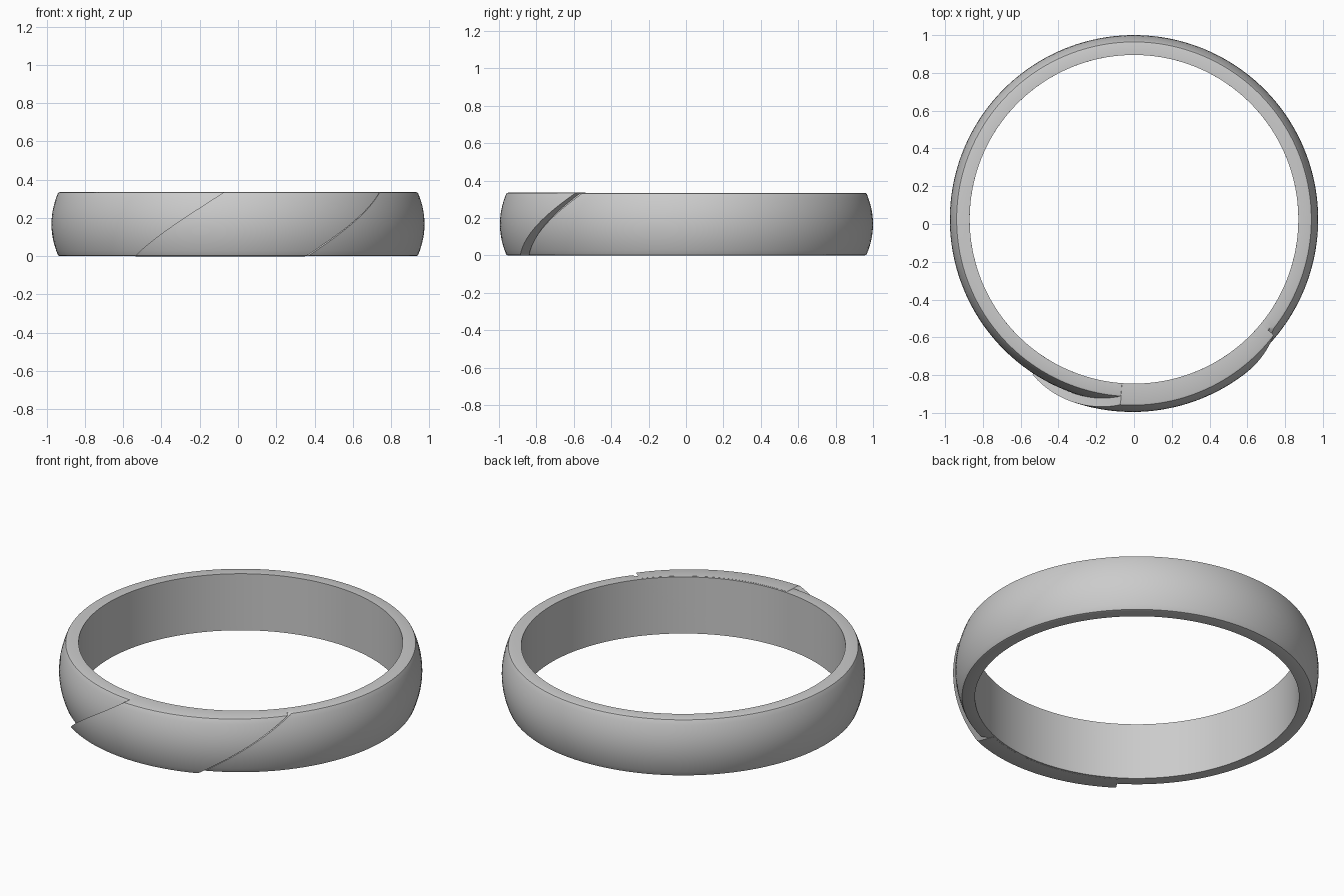
import bpy, bmesh, math

if "Cube" in bpy.data.objects:
    bpy.data.objects.remove(bpy.data.objects["Cube"])

H = 0.335            # band height
CY = 0.025           # ring centre in y
SHEAR = 0.51         # slant of the overlap edges (radians over the height)
LEFT, RIGHT = -0.583, 0.37   # overlap ends at z = 0, angle from the front


def profile(inner):
    """Closed cross-section (radius, z, is_outer): domed outside, flat inside."""
    pts = [(inner, 0.0, False), (0.930, 0.0, True), (0.939, 0.003, True)]
    n = 16
    for i in range(n + 1):
        t = -1 + 2 * i / n
        pts.append((0.943 + 0.032 * (1 - t * t), H / 2 + t * (H / 2 - 0.010), True))
    pts += [(0.939, H - 0.003, True), (0.930, H, True), (inner, H, False)]
    pts += [(inner, H * (1 - i / 14), False) for i in range(1, 14)]
    return pts


def sweep(name, angles, prof, offset, closed, lift=0.0):
    """Sweep the section round the ring along slanted stations."""
    bm = bmesh.new()
    rows = []
    for u in angles:
        row = []
        for r, z, outer in prof:
            a = u + SHEAR * z / H
            if outer:
                r += offset(u, a)
            zz = z + lift * (2 * z / H - 1)
            row.append(bm.verts.new((r * math.sin(a), CY - r * math.cos(a), zz)))
        rows.append(row)
    m = len(prof)
    count = len(rows) if closed else len(rows) - 1
    for i in range(count):
        a, b = rows[i], rows[(i + 1) % len(rows)]
        for j in range(m):
            k = (j + 1) % m
            bm.faces.new((a[j], b[j], b[k], a[k]))
    if not closed:
        # end caps: strips between the outer dome and the inner wall
        for row in (rows[0], rows[-1]):
            bmesh.ops.triangulate(bm, faces=[bm.faces.new(row)])
    bmesh.ops.recalc_face_normals(bm, faces=bm.faces)
    mesh = bpy.data.meshes.new(name)
    bm.to_mesh(mesh)
    bm.free()
    ob = bpy.data.objects.new(name, mesh)
    bpy.context.collection.objects.link(ob)
    bpy.ops.object.select_all(action='DESELECT')
    bpy.context.view_layer.objects.active = ob
    ob.select_set(True)
    bpy.ops.object.shade_smooth_by_angle(angle=math.radians(32))
    return ob


# band with a small groove where the overlap ends on the right
def groove(u, a):
    if RIGHT - 0.01 <= u <= RIGHT + 0.018:
        return -0.018
    return 0.0


N = 200
ring_angles = [RIGHT + 0.03 + (2 * math.pi - 0.05) * i / N for i in range(N + 1)]
ring_angles += [RIGHT - 0.01 + 2 * math.pi, RIGHT + 0.018 + 2 * math.pi]
ring_angles = [u if u < math.pi else u - 2 * math.pi for u in ring_angles]
sweep("ring_band", ring_angles, profile(0.87), groove, True)

# overlapping front piece, pushed out towards the front
M = 36
overlap_angles = [LEFT + (RIGHT - LEFT) * i / M for i in range(M + 1)]
sweep("front_overlap", overlap_angles, profile(0.88),
      lambda u, a: 0.045 * math.cos(a) - 0.008 * math.sin(a), False, 0.0008)
